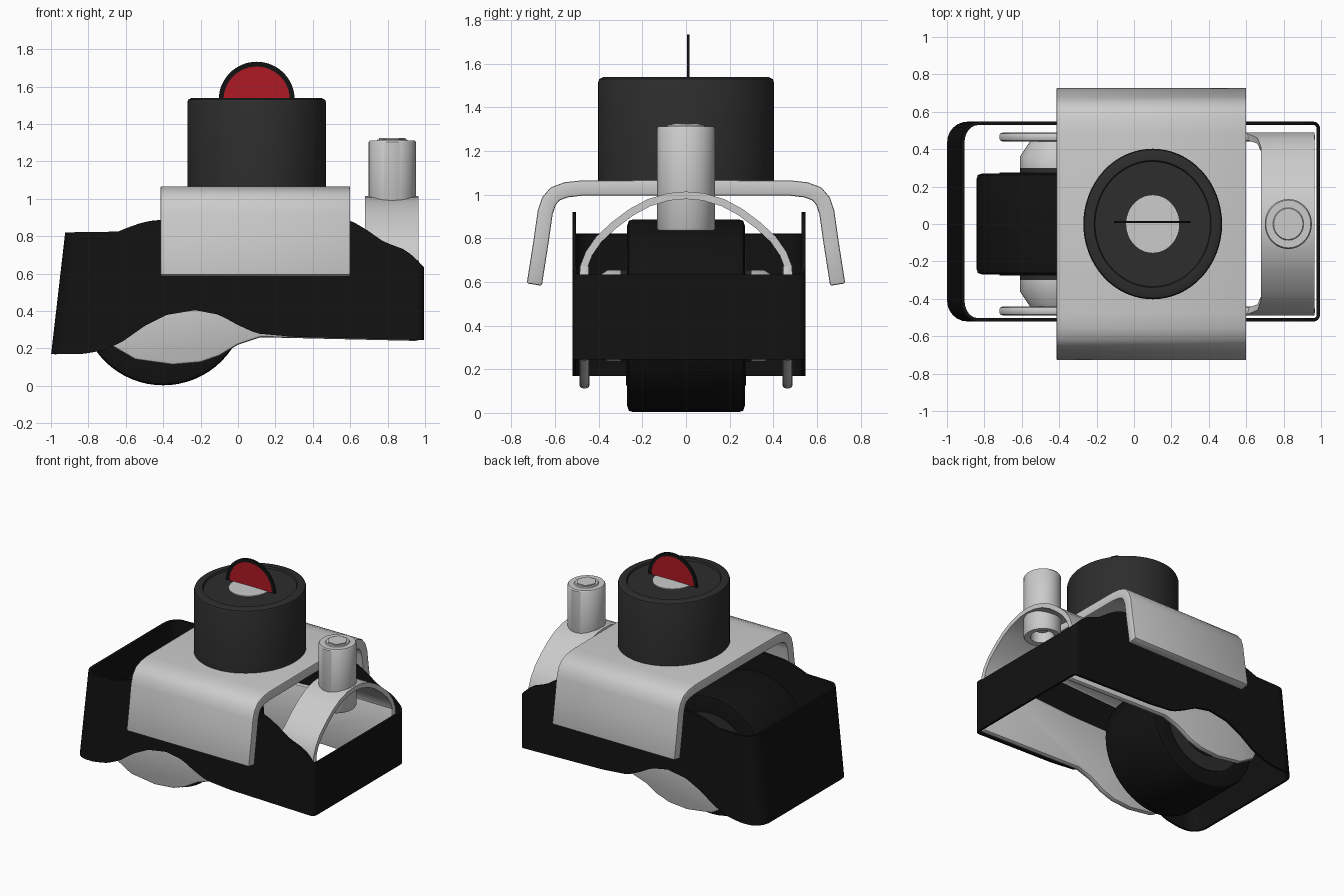
import bpy, bmesh, math
from mathutils import Matrix

if "Cube" in bpy.data.objects:
    bpy.data.objects.remove(bpy.data.objects["Cube"])


def material(name, rgb):
    m = bpy.data.materials.new(name)
    m.diffuse_color = (*rgb, 1)
    m.use_nodes = True
    m.node_tree.nodes["Principled BSDF"].inputs["Base Color"].default_value = m.diffuse_color
    return m


BLACK = material("black_rubber", (0.006, 0.006, 0.006))
DARK = material("dark_plastic", (0.026, 0.026, 0.026))
RED = material("red", (0.43, 0.01, 0.018))


def finish(name, bm, mat=None, thick=0, bevel=0, angle=35):
    bmesh.ops.remove_doubles(bm, verts=bm.verts, dist=1e-5)
    bmesh.ops.recalc_face_normals(bm, faces=bm.faces)
    me = bpy.data.meshes.new(name)
    bm.to_mesh(me)
    bm.free()
    ob = bpy.data.objects.new(name, me)
    bpy.context.collection.objects.link(ob)
    if mat:
        me.materials.append(mat)
    if thick:
        s = ob.modifiers.new("thickness", 'SOLIDIFY')
        s.thickness, s.offset, s.use_even_offset = thick, 0, True
    if bevel:
        b = ob.modifiers.new("bevel", 'BEVEL')
        b.width, b.segments, b.limit_method = bevel, 2, 'ANGLE'
        b.angle_limit = math.radians(40)
    bpy.ops.object.select_all(action='DESELECT')
    ob.select_set(True)
    bpy.context.view_layer.objects.active = ob
    bpy.ops.object.convert(target='MESH')
    bpy.ops.object.shade_smooth_by_angle(angle=math.radians(angle))
    return ob


def skin(name, rows, wrap=False, **kw):
    """Surface through rows of points; wrap closes each row."""
    bm = bmesh.new()
    vs = [[bm.verts.new(p) for p in r] for r in rows]
    n = len(rows[0])
    for a, b in zip(vs, vs[1:]):
        for i in range(n if wrap else n - 1):
            j = (i + 1) % n
            bm.faces.new((a[i], a[j], b[j], b[i]))
    return finish(name, bm, **kw)


def lathe(name, profile, loc, axis='Z', stretch=1.0, n=48, **kw):
    """Spin (radius, height) points about an axis through loc."""
    rows = []
    for r, h in profile:
        row = []
        for i in range(n):
            t = 2 * math.pi * i / n
            c, s = r * math.cos(t), r * math.sin(t)
            p = (c, s * stretch, h) if axis == 'Z' else (c, h, s)
            row.append([a + b for a, b in zip(p, loc)])
        rows.append(row)
    return skin(name, rows, True, **kw)


def prism(name, pts, y0, y1, **kw):
    """Extrude an (x, z) outline along y."""
    bm = bmesh.new()
    f = bm.faces.new([bm.verts.new((x, y0, z)) for x, z in pts])
    g = bmesh.ops.extrude_face_region(bm, geom=[f])
    vs = [v for v in g["geom"] if isinstance(v, bmesh.types.BMVert)]
    bmesh.ops.translate(bm, verts=vs, vec=(0, y1 - y0, 0))
    return finish(name, bm, **kw)


def lerp_table(table, x):
    if x <= table[0][0]:
        return table[0][1]
    for (x0, z0), (x1, z1) in zip(table, table[1:]):
        if x <= x1:
            return z0 + (z1 - z0) * (x - x0) / (x1 - x0)
    return table[-1][1]


def mirrored(half):
    """Mirror a (y, z) half path that ends on the centre line."""
    return half + [(-y, z) for y, z in reversed(half) if y != 0]


# wheel and its stepped hub
lathe("wheel", [(0, -.27), (.31, -.27), (.41, -.27), (.435, -.262), (.442, -.24),
                (.442, .24), (.435, .262), (.41, .27), (.31, .27), (0, .27)],
      (-.4, 0, .445), 'Y', n=64, mat=BLACK)
for s, side in ((-1, "front"), (1, "back")):
    lathe(side + "_wheel_disc", [(0, .26 * s), (.32, .26 * s), (.32, .274 * s), (.21, .275 * s),
                                 (.21, .3 * s), (0, .3 * s)],
          (-.4, 0, .445), 'Y', mat=DARK)
    lathe(side + "_hub", [(0, .295 * s), (.21, .295 * s), (.21, .36 * s),
                          (.15, .45 * s), (0, .45 * s)], (-.4, 0, .445), 'Y')

# fork side plates
plate = [(.968, .24), (.12, .26), (0, .22), (-.1, .16), (-.2, .125), (-.35, .112), (-.55, .14),
         (-.67, .21), (-.72, .33), (-.67, .49), (-.55, .59), (-.35, .64), (.2, .65),
         (.6, .68), (.968, .68)]
for s, side in ((-1, "front"), (1, "back")):
    prism(side + "_fork_plate", plate, .442 * s, .488 * s, bevel=.015)

# arch joining the plates: (y, z) path with a left edge that flares at its feet
arch = mirrored([(-.472, .62), (-.468, .67), (-.445, .73), (-.4, .795), (-.33, .86),
                 (-.25, .92), (-.17, .963), (-.08, .99), (0, .997)])
flare = [(.62, .56), (.67, .6), (.73, .66), (.8, .68)]
skin("fork_arch", [[(lerp_table(flare, z), y, z), (.966, y, z)] for y, z in arch],
     thick=.034)

# black guard band: rounded rectangle wall with shaped upper and lower edges
top = [(-1, .82), (-.65, .825), (-.55, .86), (-.45, .885), (-.2, .9), (.2, .92), (.5, .91),
       (.6, .885), (.68, .84), (.78, .77), (.9, .725), (.96, .67), (.985, .635)]
low = [(-1, .17), (-.83, .17), (-.72, .19), (-.62, .235), (-.5, .32), (-.38, .38), (-.23, .405),
       (-.1, .38), (0, .325), (.1, .28), (.3, .262), (.98, .245)]
CY, H, L, R = .013, .525, -.99, .985
loop = []
for i in range(49):                                   # front wall
    loop.append((-.88 + 1.84 * i / 48, -H))
for cx, r, a0 in ((R - .025, .025, -90), (R - .025, .025, 0), (L + .1, .1, 90), (L + .1, .1, 180)):
    sy = -1 if a0 in (-90, 180) else 1
    if a0 == 90:                                      # back wall
        loop += [(.96 - 1.84 * i / 48, H) for i in range(1, 48)]
    for k in range(7):
        t = math.radians(a0 + 15 * k)
        loop.append((cx + r * math.cos(t), sy * (H - r) + r * math.sin(t)))
rows = []
for k in range(7):
    t = k / 6
    rows.append([(x + .075 * t * max(0, min(1, (-.6 - x) / .39)), CY + y,
                  lerp_table(low, x) * (1 - t) + lerp_table(top, x) * t) for x, y in loop])
skin("guard_band", rows, True, mat=BLACK, thick=.018, angle=50)

# bent mounting plate
bend = mirrored([(-.695, .588), (-.665, .78), (-.645, .92), (-.628, .97), (-.6, 1.003),
                 (-.55, 1.022), (-.48, 1.03), (0, 1.032)])
skin("mounting_plate", [[(-.415, y, z), (.6, y, z)] for y, z in bend],
     thick=.07, bevel=.008)

# housing drum with a shallow recess and pale centre cap
lathe("housing_drum", [(0, 1.05), (.371, 1.05), (.371, 1.515), (.366, 1.53), (.35, 1.538),
                       (.313, 1.538), (.308, 1.525), (0, 1.525)],
      (.1, 0, 0), stretch=1.085, n=64, mat=DARK)
lathe("centre_cap", [(0, 1.52), (.142, 1.52), (.142, 1.532), (0, 1.534)],
      (.1, 0, 0), stretch=1.085)


# upright half-disc flag
def arc(r):
    return [(.1 + r * math.cos(math.pi * i / 32), 1.53 + r * math.sin(math.pi * i / 32))
            for i in range(33)]


prism("flag_face", arc(.18), .006, .016, mat=RED)
prism("flag_rim", arc(.203) + arc(.177)[::-1], .005, .017, mat=BLACK)

# bolt post, hollow underneath, with a hex head on top
lathe("bolt_post", [(0, 1.0), (.075, 1.0), (.08, .84), (.12, .835), (.126, .845), (.126, 1.303),
                    (.12, 1.312), (.082, 1.312), (.078, 1.318), (0, 1.318)],
      (.825, 0, 0), stretch=1.06)
lathe("bolt_head", [(0, 1.31), (.07, 1.31), (.07, 1.326), (0, 1.326)],
      (.825, 0, 0), stretch=1.06, n=6)
lathe("bolt_shank", [(0, .9), (.05, .9), (.05, 1.01), (0, 1.01)], (.825, 0, 0), n=24)
